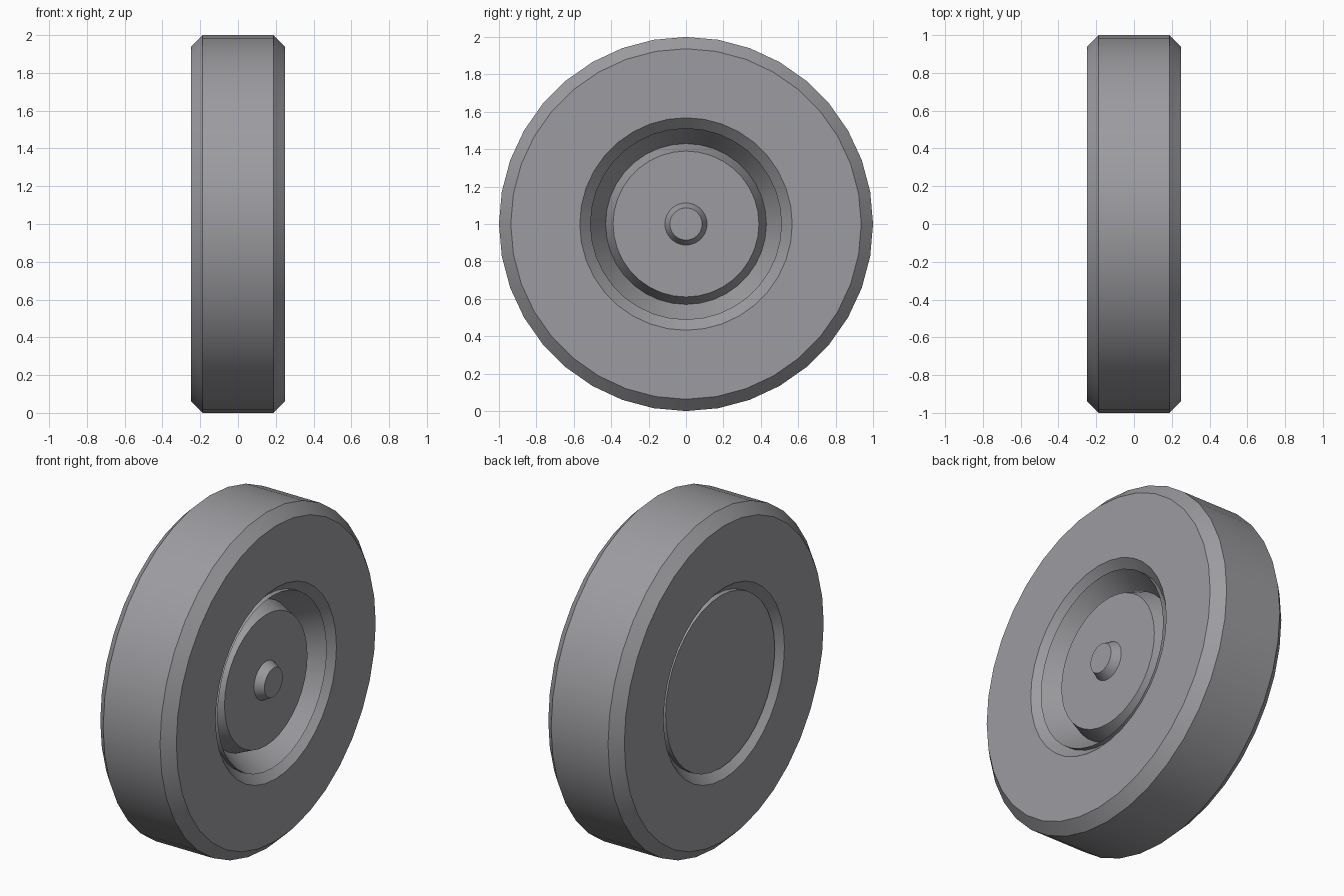
import bpy, bmesh, math

if "Cube" in bpy.data.objects:
    bpy.data.objects.remove(bpy.data.objects["Cube"])

SIDES = 36
CENTRE_Z = 1.0

grey = bpy.data.materials.new("dark_grey")
grey.diffuse_color = (0.335, 0.33, 0.35, 1.0)
grey.use_nodes = True
grey.node_tree.nodes["Principled BSDF"].inputs["Base Color"].default_value = grey.diffuse_color


def lathe(name, profile, cap_start=False, cap_end=False):
    """Revolve (x, radius) points around the axle and optionally cap the ends."""
    bm = bmesh.new()
    rings = []
    for x, r in profile:
        ring = []
        for i in range(SIDES):
            a = 2 * math.pi * i / SIDES
            ring.append(bm.verts.new((x, r * math.cos(a), CENTRE_Z + r * math.sin(a))))
        rings.append(ring)
    for a, b in zip(rings, rings[1:]):
        for i in range(SIDES):
            j = (i + 1) % SIDES
            bm.faces.new((a[i], a[j], b[j], b[i]))
    if cap_start:
        bm.faces.new(rings[0])
    if cap_end:
        bm.faces.new(rings[-1])
    bmesh.ops.recalc_face_normals(bm, faces=bm.faces)
    mesh = bpy.data.meshes.new(name)
    bm.to_mesh(mesh)
    bm.free()
    mesh.materials.append(grey)
    obj = bpy.data.objects.new(name, mesh)
    bpy.context.collection.objects.link(obj)
    bpy.ops.object.select_all(action='DESELECT')
    obj.select_set(True)
    bpy.context.view_layer.objects.active = obj
    bpy.ops.object.shade_smooth_by_angle(angle=math.radians(30))
    return obj


# Wheel body: 45 degree tyre chamfers outside and inside, rim standing proud
# in the tyre opening, flat back, V groove and raised hub disc on the right
lathe("wheel", [
    (-0.225, 0.513), (-0.195, 0.513), (-0.25, 0.568), (-0.25, 0.937), (-0.187, 1.0),
    (0.187, 1.0), (0.25, 0.937), (0.25, 0.568), (0.195, 0.513), (0.225, 0.513),
    (0.09, 0.43), (0.184, 0.39), (0.184, 0.113)], cap_start=True, cap_end=True)

# Axle cap: small tapered knob in the middle of the hub
lathe("axle_cap", [(0.183, 0.113), (0.234, 0.086)], cap_start=True, cap_end=True)
